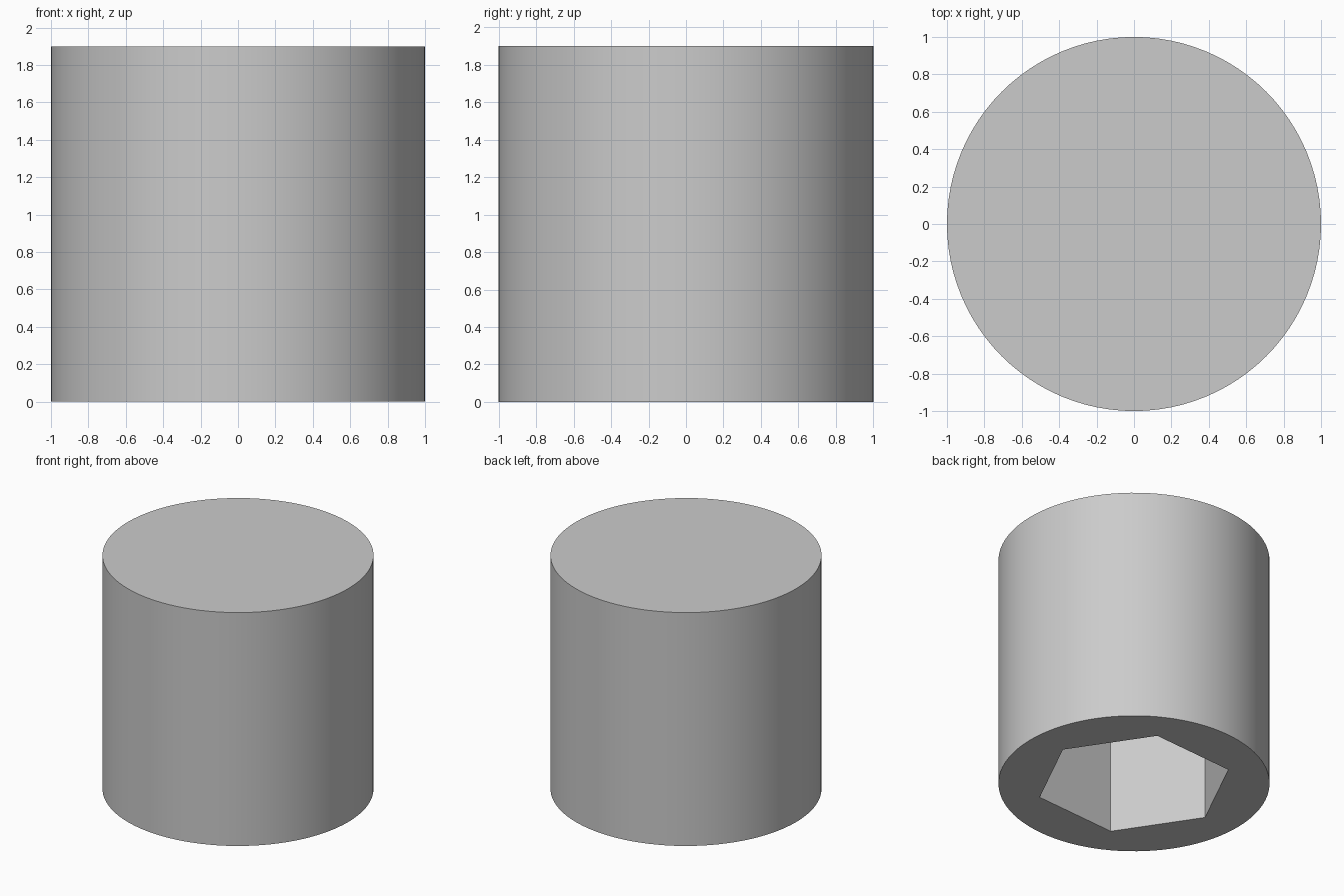
import bpy
import math

RADIUS, HEIGHT = 1.0, 1.9
SOCKET_RADIUS, SOCKET_DEPTH = 0.725, 1.2
SOCKET_TURN = math.radians(3.7)

default_cube = bpy.data.objects.get("Cube")
if default_cube:
    bpy.data.objects.remove(default_cube, do_unlink=True)

# Single grey material
grey = bpy.data.materials.new("light_grey")
grey.use_nodes = True
colour = (0.6, 0.6, 0.6, 1)
grey.diffuse_color = colour
grey.node_tree.nodes["Principled BSDF"].inputs["Base Color"].default_value = colour


def prism(name, sides, radius, bottom, top, turn=0):
    """Upright prism whose first corner is turned from the +x axis."""
    bpy.ops.mesh.primitive_cylinder_add(
        vertices=sides, radius=radius, depth=top - bottom,
        location=(0, 0, (top + bottom) / 2),
        rotation=(0, 0, turn + math.pi / 2))
    obj = bpy.context.object
    obj.name = name
    obj.data.materials.append(grey)
    return obj


# Round body
body = prism("round_body", 96, RADIUS, 0, HEIGHT)

# Six-sided blind socket opening downwards
cutter = prism("socket_cutter", 6, SOCKET_RADIUS, -0.2, SOCKET_DEPTH, SOCKET_TURN)
socket = body.modifiers.new("hex_socket", 'BOOLEAN')
socket.operation = 'DIFFERENCE'
socket.solver = 'EXACT'
socket.object = cutter
cutter.hide_render = True

bpy.ops.object.select_all(action='DESELECT')
body.select_set(True)
bpy.context.view_layer.objects.active = body
bpy.ops.object.modifier_apply(modifier=socket.name)
bpy.data.objects.remove(cutter, do_unlink=True)

# Smooth round wall with crisp rims and socket corners
bpy.ops.object.shade_smooth_by_angle(angle=math.radians(30))
